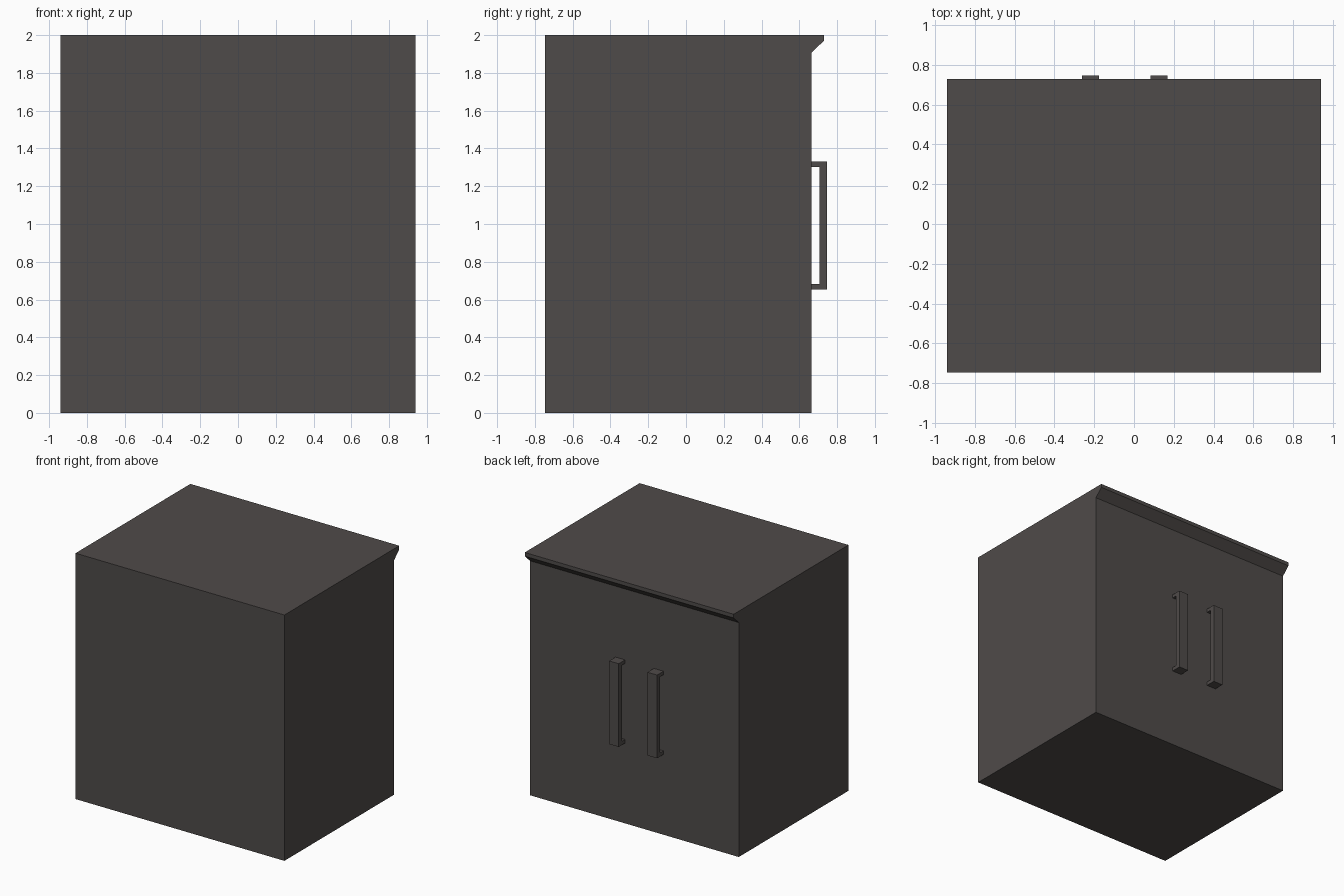
import bpy, bmesh

if "Cube" in bpy.data.objects:
    bpy.data.objects.remove(bpy.data.objects["Cube"])

# Single dark warm grey finish
mat = bpy.data.materials.new("dark_warm_grey")
mat.diffuse_color = (0.078, 0.070, 0.067, 1.0)
mat.use_nodes = True
mat.node_tree.nodes["Principled BSDF"].inputs["Base Color"].default_value = mat.diffuse_color


def extrude_profile(name, profile, x0, x1):
    """Extrude a closed (y, z) outline from x0 to x1."""
    bm = bmesh.new()
    face = bm.faces.new([bm.verts.new((x0, y, z)) for y, z in profile])
    ext = bmesh.ops.extrude_face_region(bm, geom=[face])
    moved = [g for g in ext["geom"] if isinstance(g, bmesh.types.BMVert)]
    bmesh.ops.translate(bm, verts=moved, vec=(x1 - x0, 0, 0))
    bmesh.ops.recalc_face_normals(bm, faces=bm.faces)
    mesh = bpy.data.meshes.new(name)
    bm.to_mesh(mesh)
    bm.free()
    mesh.materials.append(mat)
    obj = bpy.data.objects.new(name, mesh)
    bpy.context.collection.objects.link(obj)
    return obj


HALF_W, BACK, DOOR, LIP = 0.94, -0.746, 0.664, 0.73

# Cabinet body with the bevelled overhanging top lip
extrude_profile("cabinet_body",
                [(BACK, 0), (DOOR, 0), (DOOR, 1.907), (LIP, 1.97), (LIP, 2), (BACK, 2)],
                -HALF_W, HALF_W)

# Pair of U-shaped pull handles
handle = [(DOOR, 0.653), (0.746, 0.653), (0.746, 1.33), (DOOR, 1.33),
          (DOOR, 1.302), (0.707, 1.302), (0.707, 0.683), (DOOR, 0.683)]
for name, x in (("left_handle", -0.262), ("right_handle", 0.083)):
    extrude_profile(name, handle, x, x + 0.086)
